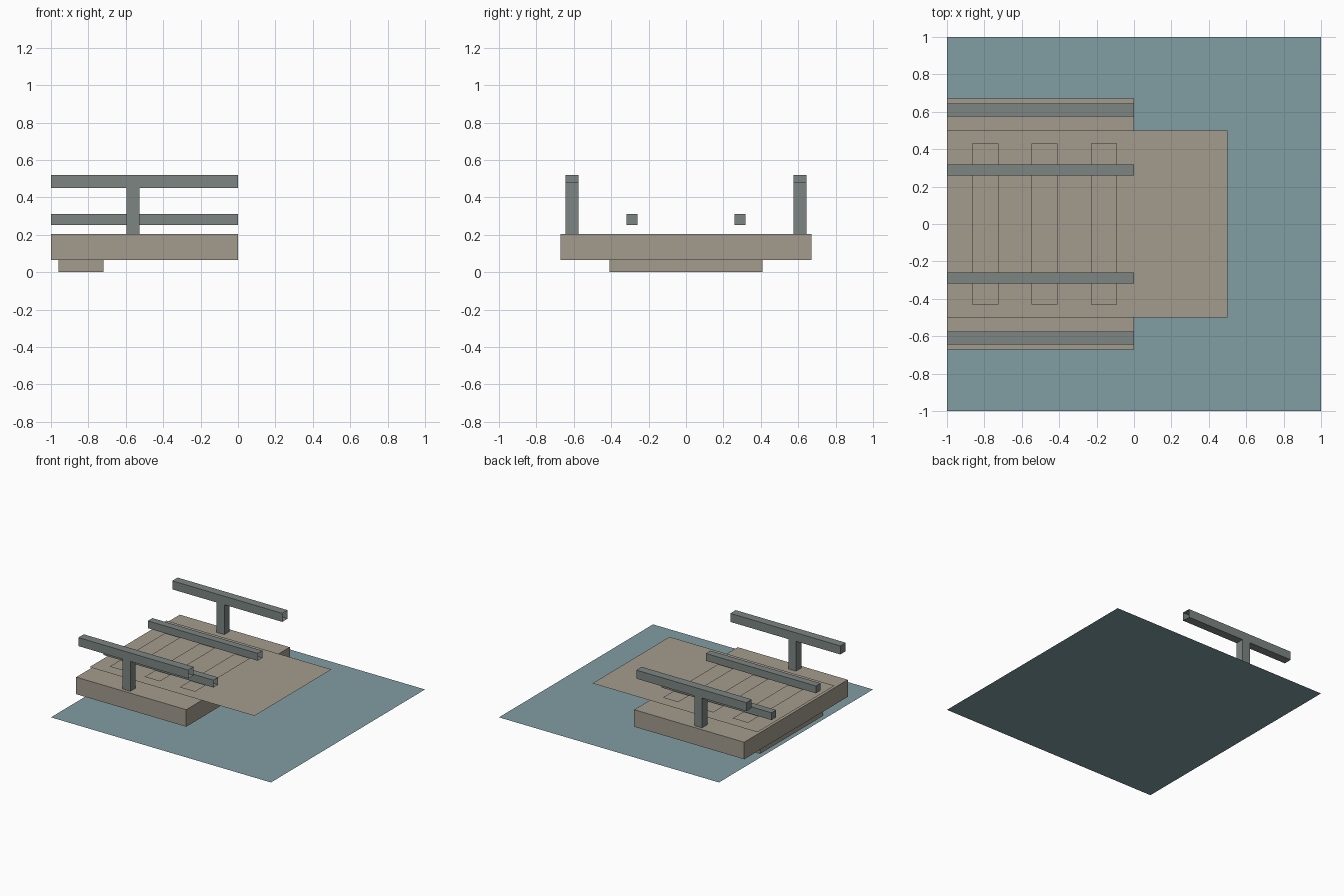
import bpy
import bmesh
from mathutils import Vector

cube = bpy.data.objects.get("Cube")
if cube:
    bpy.data.objects.remove(cube, do_unlink=True)


def material(name, color):
    m = bpy.data.materials.new(name)
    m.use_nodes = True
    m.diffuse_color = (*color, 1)
    m.node_tree.nodes["Principled BSDF"].inputs["Base Color"].default_value = (*color, 1)
    return m


WATER = material("water blue", (0.22, 0.34, 0.36))
STONE = material("warm stone", (0.37, 0.33, 0.27))
METAL = material("grey metal", (0.205, 0.235, 0.225))


def finish(name, bm, mat):
    mesh = bpy.data.meshes.new(name)
    bm.to_mesh(mesh)
    bm.free()
    mesh.materials.append(mat)
    ob = bpy.data.objects.new(name, mesh)
    bpy.context.collection.objects.link(ob)
    return ob


def box(name, x, y, z, mat, open_end=False):
    """Box from (min, max) ranges, optionally without its +x end."""
    bm = bmesh.new()
    bmesh.ops.create_cube(bm, size=1)
    for v in bm.verts:
        v.co = Vector([(r[0] + r[1]) / 2 + c * (r[1] - r[0])
                       for c, r in zip(v.co, (x, y, z))])
    if open_end:
        bm.normal_update()
        ends = [f for f in bm.faces if f.normal.x > 0.9]
        bmesh.ops.delete(bm, geom=ends, context='FACES_ONLY')
    return finish(name, bm, mat)


def sheet(name, x, y, z, mat):
    """Flat single-face panel at height z."""
    bm = bmesh.new()
    corners = ((x[0], y[0]), (x[1], y[0]), (x[1], y[1]), (x[0], y[1]))
    bm.faces.new([bm.verts.new((a, b, z)) for a, b in corners])
    return finish(name, bm, mat)


# Ground sheet, footing, deck and the thin top panel
sheet("water_surface", (-1, 1), (-1, 1), 0, WATER)
box("footing", (-0.96, -0.72), (-0.41, 0.41), (0.001, 0.065), STONE)
box("deck", (-1, 0), (-0.672, 0.672), (0.065, 0.205), STONE)
sheet("top_panel", (-1, 0.5), (-0.5, 0.5), 0.222, STONE)

# Three cross strips on the panel
for i, cx in enumerate((-0.795, -0.478, -0.16)):
    sheet(f"cross_strip_{i + 1}", (cx - 0.07, cx + 0.07), (-0.43, 0.43), 0.236, STONE)

# Handrails, posts and low rails on both sides
for side, s in (("left", 1), ("right", -1)):
    outer = sorted((s * 0.575, s * 0.645))
    inner = sorted((s * 0.258, s * 0.318))
    box(f"handrail_{side}", (-1, 0), outer, (0.45, 0.52), METAL, open_end=True)
    box(f"post_{side}", (-0.597, -0.527), outer, (0.205, 0.482), METAL)
    box(f"low_rail_{side}", (-1, 0), inner, (0.252, 0.312), METAL, open_end=True)
